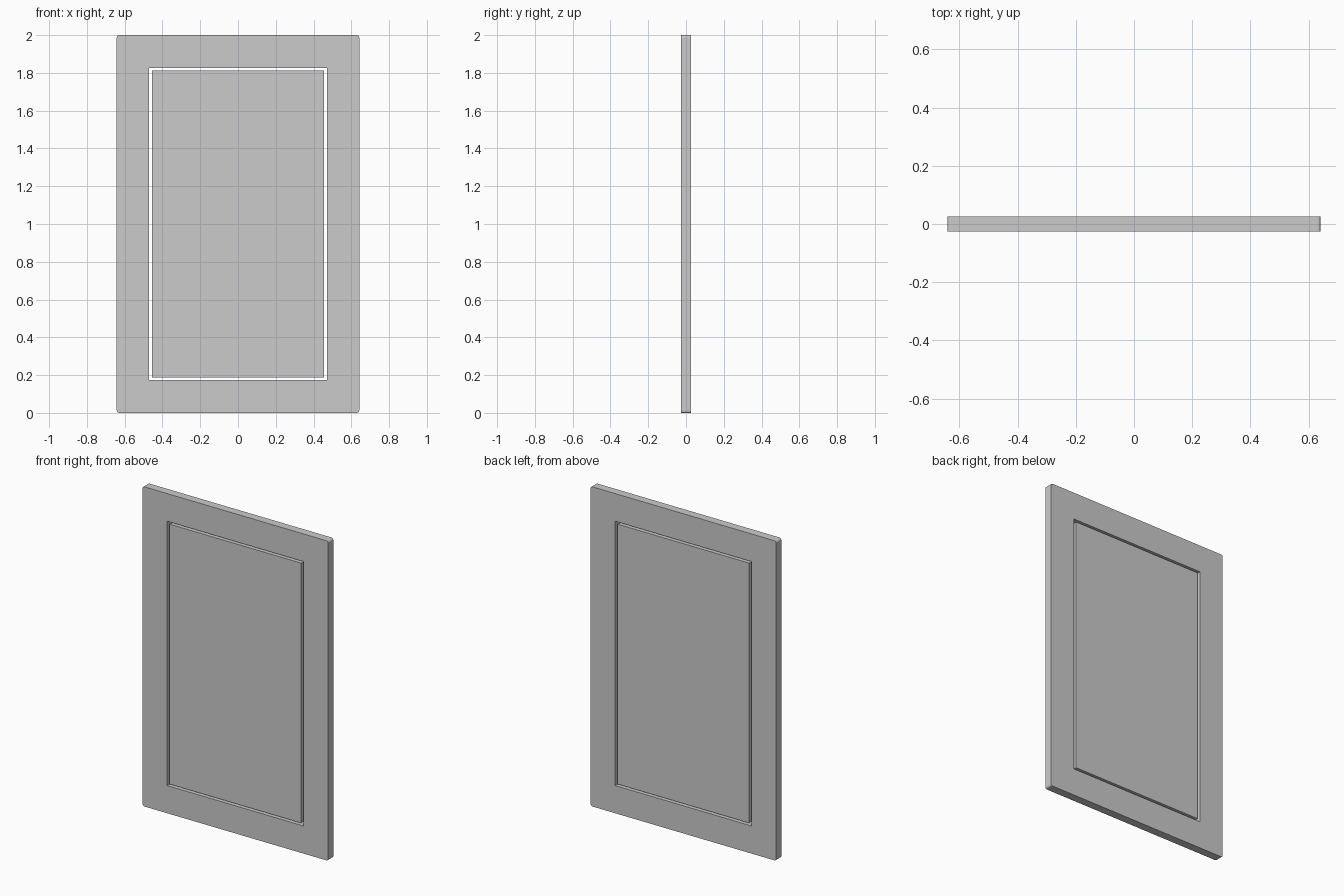
import bpy
import bmesh
from math import sin, cos, pi

if "Cube" in bpy.data.objects:
    bpy.data.objects.remove(bpy.data.objects["Cube"])

HALF_DEPTH = 0.026


def rounded_rect(w, h, r, segs=3):
    """Outline around z = 1 with w, h as half sizes; r is the corner radius."""
    pts = []
    for i, (sx, sz) in enumerate([(1, 1), (-1, 1), (-1, -1), (1, -1)]):
        for k in range(segs + 1):
            a = pi / 2 * (i + k / segs)
            pts.append((sx * (w - r) + r * cos(a), 1 + sz * (h - r) + r * sin(a)))
    return pts


def make_slab(name, outer, inner=None):
    """Solid slab along y, or a ring when an inner outline is given."""
    bm = bmesh.new()

    def loop(pts, y):
        return [bm.verts.new((x, y, z)) for x, z in pts]

    def bridge(a, b):
        n = len(a)
        for i in range(n):
            j = (i + 1) % n
            bm.faces.new((a[i], a[j], b[j], b[i]))

    front, back = loop(outer, -HALF_DEPTH), loop(outer, HALF_DEPTH)
    bridge(front, back)
    if inner:
        in_front, in_back = loop(inner, -HALF_DEPTH), loop(inner, HALF_DEPTH)
        bridge(in_front, in_back)
        bridge(front, in_front)
        bridge(back, in_back)
    else:
        bm.faces.new(front)
        bm.faces.new(back)
    bmesh.ops.recalc_face_normals(bm, faces=bm.faces)
    mesh = bpy.data.meshes.new(name)
    bm.to_mesh(mesh)
    bm.free()
    obj = bpy.data.objects.new(name, mesh)
    bpy.context.collection.objects.link(obj)
    return obj


# Surrounding frame with softened outer corners
make_slab("door_frame", rounded_rect(0.642, 1.0, 0.012),
          rounded_rect(0.472, 0.827, 0.001))

# Flush centre panel, separated from the frame by a narrow open gap
make_slab("centre_panel", rounded_rect(0.455, 0.813, 0.001))
